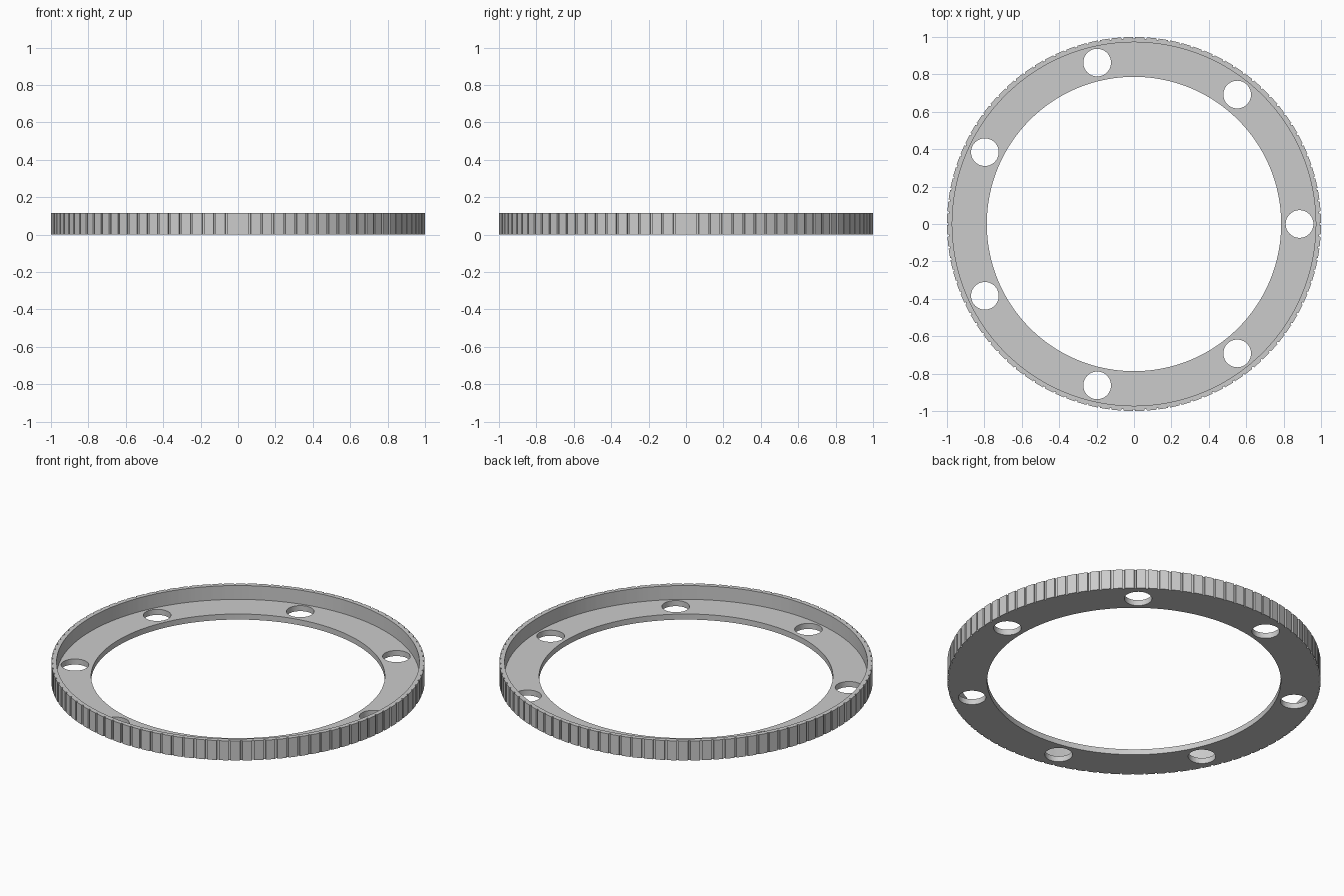
import bpy
import bmesh
from math import cos, sin, tau, radians

if "Cube" in bpy.data.objects:
    bpy.data.objects.remove(bpy.data.objects["Cube"], do_unlink=True)

HEIGHT, FLOOR = 0.115, 0.033
OUTER, GROOVE, LIP, INNER = 1.0, 0.992, 0.972, 0.787
TEETH, HOLES = 100, 7
HOLE_RADIUS, HOLE_CIRCLE = 0.074, 0.885

grey = bpy.data.materials.new("plain_grey")
grey.use_nodes = True
colour = (0.6, 0.6, 0.6, 1)
grey.diffuse_color = colour
grey.node_tree.nodes["Principled BSDF"].inputs["Base Color"].default_value = colour


def make_object(name, bm):
    bmesh.ops.recalc_face_normals(bm, faces=bm.faces)
    mesh = bpy.data.meshes.new(name)
    bm.to_mesh(mesh)
    bm.free()
    obj = bpy.data.objects.new(name, mesh)
    bpy.context.collection.objects.link(obj)
    mesh.materials.append(grey)
    return obj


# Grooved ring: an L-shaped section swept round, its outer edge stepping in at each groove
pitch = tau / TEETH
bm = bmesh.new()
loops = []
for tooth in range(TEETH):
    for step, rim in ((-0.1, OUTER), (-0.08, GROOVE), (0.08, GROOVE), (0.1, OUTER)):
        a = (tooth + step) * pitch
        section = ((rim, 0), (rim, HEIGHT), (LIP, HEIGHT),
                   (LIP, FLOOR), (INNER, FLOOR), (INNER, 0))
        loops.append([bm.verts.new((r * cos(a), r * sin(a), z)) for r, z in section])

for i, loop in enumerate(loops):
    after = loops[(i + 1) % len(loops)]
    for j in range(len(loop)):
        k = (j + 1) % len(loop)
        bm.faces.new((loop[j], after[j], after[k], loop[k]))
ring = make_object("grooved_ring", bm)

# Bolt holes: one cutter holding all the pins
bm = bmesh.new()
for i in range(HOLES):
    a = tau * i / HOLES
    pin = bmesh.ops.create_cone(bm, cap_ends=True, segments=48, radius1=HOLE_RADIUS,
                                radius2=HOLE_RADIUS, depth=0.2)
    bmesh.ops.translate(bm, verts=pin["verts"],
                        vec=(HOLE_CIRCLE * cos(a), HOLE_CIRCLE * sin(a), 0))
cutter = make_object("hole_cutter", bm)

cut = ring.modifiers.new("bolt_holes", "BOOLEAN")
cut.operation = "DIFFERENCE"
cut.solver = "EXACT"
cut.object = cutter

# Bake the holes so the shading follows the finished edges
graph = bpy.context.evaluated_depsgraph_get()
finished = bpy.data.meshes.new_from_object(ring.evaluated_get(graph))
ring.modifiers.clear()
ring.data = finished
bpy.data.objects.remove(cutter, do_unlink=True)

bpy.ops.object.select_all(action="DESELECT")
ring.select_set(True)
bpy.context.view_layer.objects.active = ring
bpy.ops.object.shade_smooth_by_angle(angle=radians(30))
